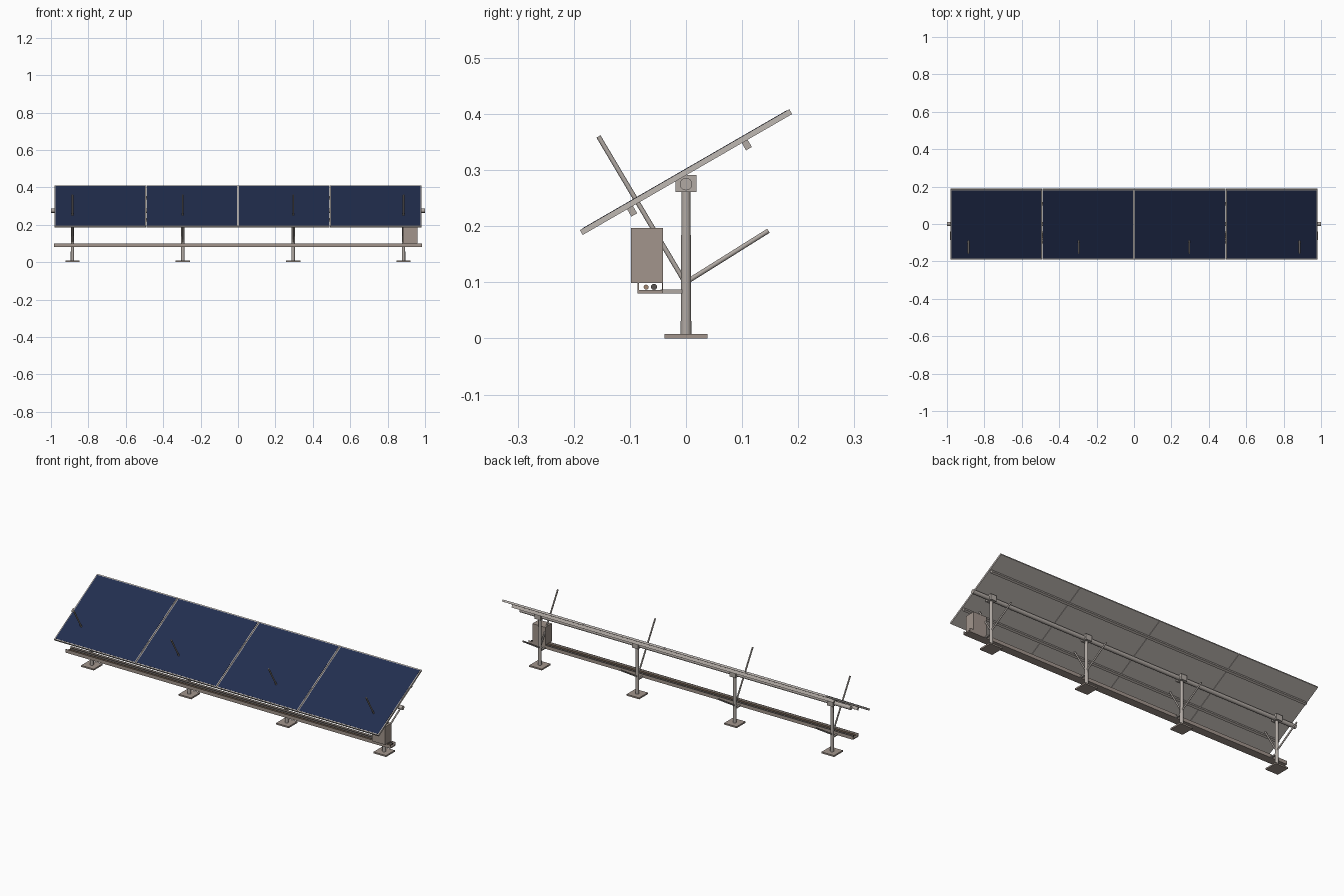
import bpy, bmesh, math
from mathutils import Vector, Matrix

if "Cube" in bpy.data.objects:
    bpy.data.objects.remove(bpy.data.objects["Cube"])

def mat(name, c):
    m = bpy.data.materials.new(name)
    m.diffuse_color = (*c, 1)
    m.use_nodes = True
    m.node_tree.nodes["Principled BSDF"].inputs["Base Color"].default_value = m.diffuse_color
    return m

STEEL = mat("galvanised steel", (0.44, 0.40, 0.37))
FRAME = mat("aluminium frame", (0.52, 0.48, 0.45))
TAUPE = mat("taupe steel", (0.36, 0.30, 0.265))
NAVY = mat("navy cells", (0.016, 0.027, 0.078))
COPPER = mat("copper cable", (0.36, 0.24, 0.16))
DARK = mat("dark cable", (0.10, 0.09, 0.085))

TILT = Matrix.Translation((0, 0, 0.2965)) @ Matrix.Rotation(math.radians(30), 4, 'X')

def finish(name, bm, material, matrix=None):
    if matrix:
        bm.transform(matrix)
    me = bpy.data.meshes.new(name)
    bm.to_mesh(me)
    bm.free()
    me.materials.append(material)
    ob = bpy.data.objects.new(name, me)
    bpy.context.collection.objects.link(ob)
    return ob

def box(name, lo, hi, material, matrix=None):
    lo, hi = Vector(lo), Vector(hi)
    bm = bmesh.new()
    bmesh.ops.create_cube(bm, size=1)
    bmesh.ops.scale(bm, vec=hi - lo, verts=bm.verts)
    bmesh.ops.translate(bm, vec=(lo + hi) / 2, verts=bm.verts)
    return finish(name, bm, material, matrix)

def rod(name, a, b, r1, material, r2=None, sides=20):
    a, b = Vector(a), Vector(b)
    bm = bmesh.new()
    bmesh.ops.create_cone(bm, cap_ends=True, segments=sides, radius1=r1,
                          radius2=r2 or r1, depth=(b - a).length)
    for f in bm.faces:
        f.smooth = len(f.verts) == 4
    for e in bm.edges:
        e.smooth = all(len(f.verts) == 4 for f in e.link_faces)
    turn = (b - a).to_track_quat('Z', 'Y').to_matrix().to_4x4()
    return finish(name, bm, material, Matrix.Translation((a + b) / 2) @ turn)

# Four tilted modules: frame slab with a recessed-looking cell plate on top
W, H = 0.4915, 0.2155
for i in range(4):
    x0 = -2 * W + i * W
    box(f"module_frame_{i+1}", (x0 + 0.001, -H, -0.005), (x0 + W - 0.001, H, 0.005), FRAME, TILT)
    box(f"module_cells_{i+1}", (x0 + 0.006, -H + 0.006, 0.004),
        (x0 + W - 0.006, H - 0.006, 0.0056), NAVY, TILT)

# Purlins under the modules
for name, v in (("lower_purlin", -0.118), ("upper_purlin", 0.118)):
    box(name, (-0.975, v - 0.006, -0.020), (0.975, v + 0.006, -0.004), STEEL, TILT)

# Torque tube
rod("torque_tube", (-1, 0, 0.275), (1, 0, 0.275), 0.011, STEEL, sides=24)

# Posts with plates, bearings, braces and tray arms
for i in range(4):
    x = -0.885 + 0.59 * i
    n = i + 1
    box(f"base_plate_{n}", (x - 0.038, -0.038, 0), (x + 0.038, 0.038, 0.008), TAUPE)
    rod(f"post_{n}", (x, 0, 0.006), (x, 0, 0.264), 0.0095, STEEL, 0.008)
    box(f"bearing_{n}", (x - 0.018, -0.019, 0.261), (x + 0.018, 0.019, 0.291), STEEL)
    rod(f"front_brace_{n}", (x, 0, 0.097), (x, -0.156, 0.360), 0.0042, STEEL, sides=12)
    rod(f"back_brace_{n}", (x, 0, 0.100), (x, 0.147, 0.192), 0.0042, STEEL, sides=12)
    box(f"tray_arm_{n}", (x - 0.005, -0.045, 0.080), (x + 0.005, 0, 0.087), STEEL)

# Cable tray: floor and two lips, with two cables
box("tray_floor", (-0.983, -0.086, 0.080), (0.983, -0.041, 0.086), TAUPE)
for name, y in (("tray_front_lip", -0.086), ("tray_back_lip", -0.043)):
    box(name, (-0.983, y, 0.085), (0.983, y + 0.002, 0.099), TAUPE)
rod("copper_cable", (-0.975, -0.071, 0.0915), (0.975, -0.071, 0.0915), 0.0045, COPPER, sides=12)
rod("dark_cable", (-0.975, -0.057, 0.092), (0.975, -0.057, 0.092), 0.0055, DARK, sides=12)

# Inverter cabinet at the right end
box("inverter_cabinet", (0.881, -0.098, 0.099), (0.959, -0.041, 0.197), TAUPE)
